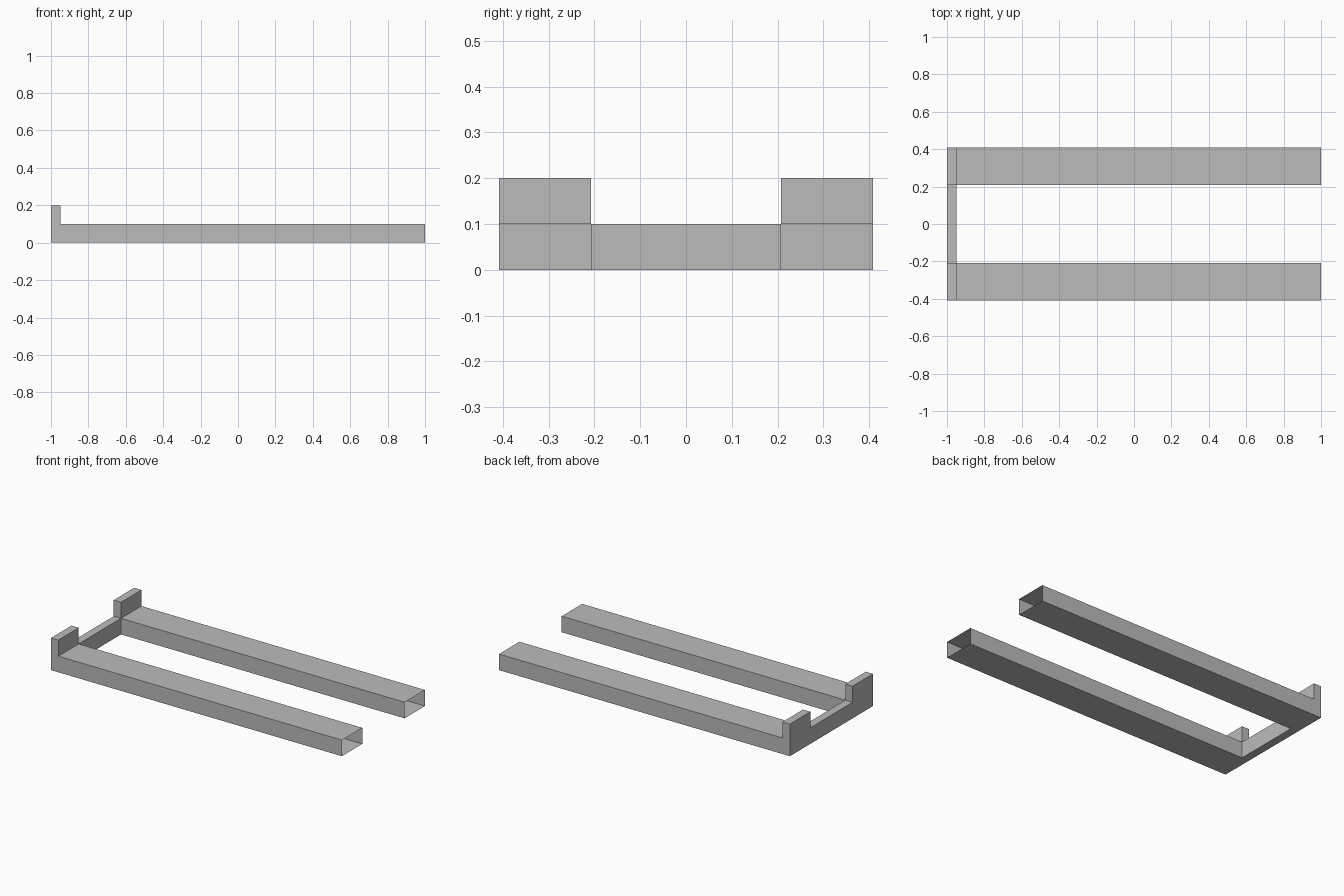
import bpy
import bmesh

cube = bpy.data.objects.get("Cube")
if cube:
    bpy.data.objects.remove(cube, do_unlink=True)

# Main dimensions
BACK, STEP, TIP = -1.0, -0.95, 1.0
INNER, OUTER = 0.208, 0.408
LOW, HIGH = 0.1, 0.2

grey = bpy.data.materials.new("plain_grey")
grey.use_nodes = True
colour = (0.5, 0.5, 0.5, 1.0)
grey.diffuse_color = colour
grey.node_tree.nodes["Principled BSDF"].inputs["Base Color"].default_value = colour

bm = bmesh.new()


def extrude(faces, direction, distance):
    """Pull faces outward as one hollow shell and return the moved caps."""
    result = bmesh.ops.extrude_face_region(bm, geom=faces)["geom"]
    bmesh.ops.delete(bm, geom=[f for f in faces if f.is_valid], context="FACES")
    verts = [g for g in result if isinstance(g, bmesh.types.BMVert)]
    bmesh.ops.translate(bm, verts=verts, vec=[d * distance for d in direction])
    return [g for g in result if isinstance(g, bmesh.types.BMFace)]


def side_faces(axis):
    """Faces of the end sections that look along the given axis."""
    bm.normal_update()
    return [f for f in bm.faces if f.normal[axis] > 0.9
            and abs(f.calc_center_median().y) > INNER]


# Crossbar at the right end, divided where the two arms meet it
bmesh.ops.create_cube(bm, size=1)
for v in bm.verts:
    v.co.x = STEP if v.co.x > 0 else BACK
    v.co.y *= 2 * OUTER
    v.co.z = LOW if v.co.z > 0 else 0
for y in (-INNER, INNER):
    bmesh.ops.bisect_plane(bm, geom=bm.verts[:] + bm.edges[:] + bm.faces[:],
                           plane_co=(0, y, 0), plane_no=(0, 1, 0))

# Raised stops above the two ends
for top in side_faces(2):
    extrude([top], (0, 0, 1), HIGH - LOW)

# Long hollow arms, left open at the tips
arm_roots = [f for f in side_faces(0) if f.calc_center_median().z < LOW]
for root in arm_roots:
    caps = extrude([root], (1, 0, 0), TIP - STEP)
    bmesh.ops.delete(bm, geom=caps, context="FACES_ONLY")

bmesh.ops.recalc_face_normals(bm, faces=bm.faces[:])
mesh = bpy.data.meshes.new("hollow_fork_frame")
bm.to_mesh(mesh)
bm.free()
mesh.materials.append(grey)
frame = bpy.data.objects.new("hollow_fork_frame", mesh)
bpy.context.collection.objects.link(frame)
